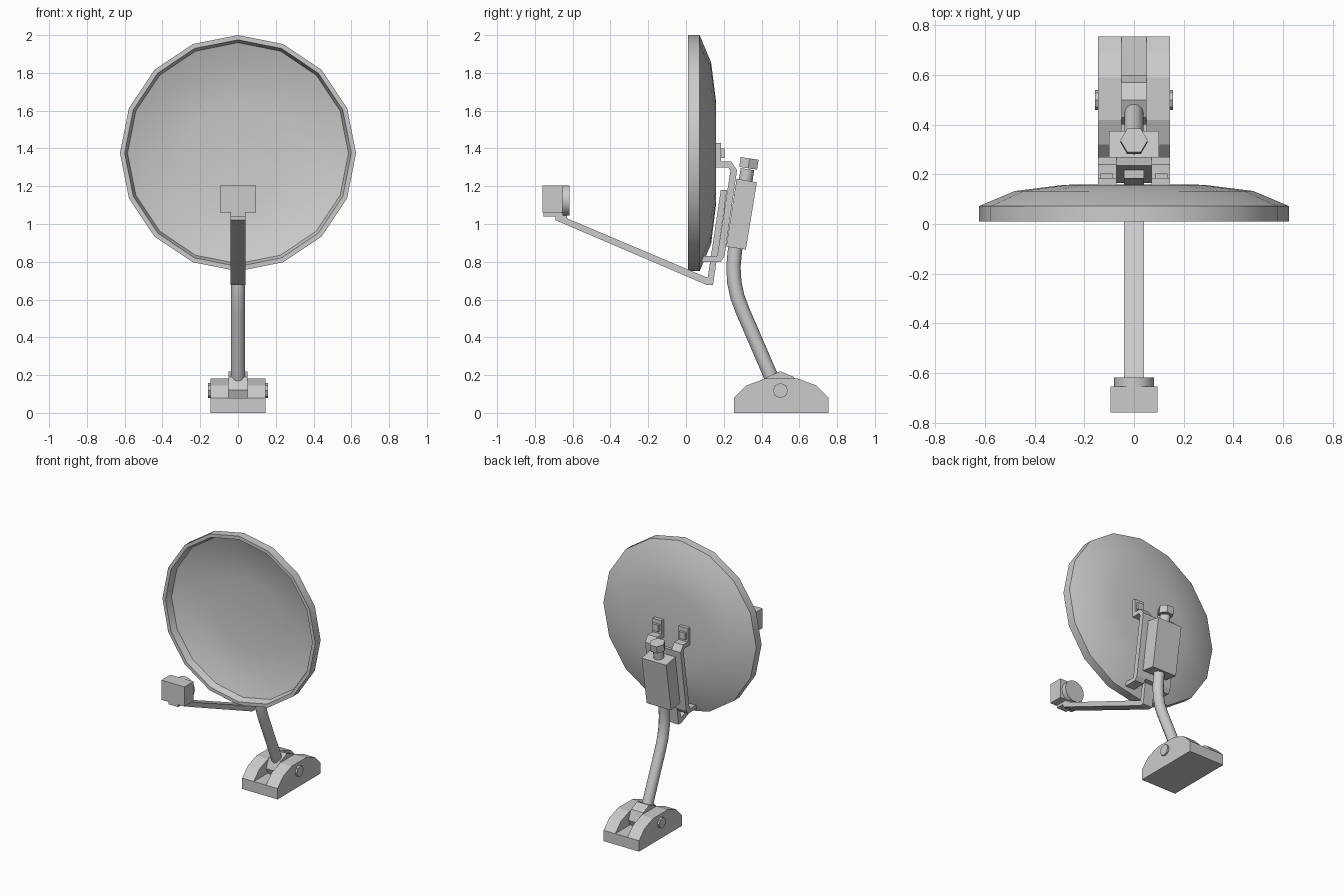
import bpy, bmesh
from math import sin, cos, pi, radians
from mathutils import Vector

if "Cube" in bpy.data.objects:
    bpy.data.objects.remove(bpy.data.objects["Cube"])


def finish(name, bm, smooth=False):
    bmesh.ops.recalc_face_normals(bm, faces=bm.faces)
    me = bpy.data.meshes.new(name)
    bm.to_mesh(me)
    bm.free()
    if smooth:
        me.shade_smooth()
        me.set_sharp_from_angle(angle=radians(35))
    ob = bpy.data.objects.new(name, me)
    bpy.context.collection.objects.link(ob)
    return ob


def prism(name, x0, x1, profile):
    """Extrude a side profile of (y, z) points from x0 to x1."""
    bm = bmesh.new()
    f = bm.faces.new([bm.verts.new((x0, y, z)) for y, z in profile])
    r = bmesh.ops.extrude_face_region(bm, geom=[f])
    bmesh.ops.translate(bm, vec=(x1 - x0, 0, 0),
                        verts=[v for v in r["geom"] if isinstance(v, bmesh.types.BMVert)])
    return finish(name, bm)


def pair(name, x0, x1, profile):
    for side, s in (("right", 1), ("left", -1)):
        prism(f"{name}_{side}", s * x0, s * x1, profile)


def rect(y0, y1, z0, z1):
    return [(y0, z0), (y1, z0), (y1, z1), (y0, z1)]


def ngon(y, z, r, n):
    return [(y + r * cos(2 * pi * i / n), z + r * sin(2 * pi * i / n)) for i in range(n)]


def tube(name, path, sides, smooth=True):
    """Sweep rings along (y, z, radius) points in the middle plane."""
    bm = bmesh.new()
    rings = []
    for i, (y, z, r) in enumerate(path):
        a, b = path[max(i - 1, 0)], path[min(i + 1, len(path) - 1)]
        d = Vector((0, b[0] - a[0], b[1] - a[1])).normalized()
        n = Vector((1, 0, 0)).cross(d)
        rings.append([bm.verts.new(Vector((0, y, z)) + r * (Vector((cos(t), 0, 0)) + n * sin(t)))
                      for t in (2 * pi * k / sides for k in range(sides))])
    for p, q in zip(rings, rings[1:]):
        for k in range(sides):
            j = (k + 1) % sides
            bm.faces.new((p[k], p[j], q[j], q[k]))
    bm.faces.new(rings[0])
    bm.faces.new(rings[-1])
    return finish(name, bm, smooth)


# Dish: 16-sided shell, front hollow then rim then back
tube("dish", [(0.130, 1.375, 0.27), (0.108, 1.375, 0.455), (0.060, 1.375, 0.585),
              (0.0101, 1.375, 0.6), (0.01, 1.375, 0.625), (0.072, 1.375, 0.625),
              (0.133, 1.375, 0.48), (0.158, 1.375, 0.28)], 16).data.name = "dish"
bpy.data.objects.remove(bpy.data.objects["dish"])

# Dish rings must stay upright, so it is lathed about y
bm = bmesh.new()
profile = [(0, 0.132), (0.27, 0.128), (0.455, 0.105), (0.585, 0.06), (0.6, 0.01),
           (0.625, 0.01), (0.625, 0.072), (0.48, 0.133), (0.28, 0.158), (0, 0.16)]
vs = [bm.verts.new((0, y, 1.375 + r)) for r, y in profile]
es = [bm.edges.new(e) for e in zip(vs, vs[1:])]
bmesh.ops.spin(bm, geom=vs + es, cent=(0, 0, 1.375), axis=(0, 1, 0), angle=2 * pi, steps=16)
bmesh.ops.remove_doubles(bm, verts=bm.verts, dist=0.0005)
finish("dish", bm, True)

# Mounting bracket: rails with tabs and feet, joined by a plate
pair("bracket_rail", 0.07, 0.145,
     [(0.15, 1.43), (0.185, 1.43), (0.185, 1.33), (0.24, 1.33), (0.27, 1.285), (0.204, 0.83),
      (0.185, 0.80), (0.085, 0.80), (0.085, 0.83), (0.165, 0.83), (0.235, 1.28),
      (0.225, 1.30), (0.15, 1.30)])
prism("bracket_plate", -0.07, 0.07, [(0.235, 1.28), (0.27, 1.285), (0.204, 0.83), (0.165, 0.83)])
pair("tab_bolt", 0.085, 0.135, rect(0.18, 0.203, 1.35, 1.40))

# Feed arm and receiver head
prism("feed_arm", -0.04, 0.04,
      [(-0.69, 1.045), (-0.69, 1.02), (0.11, 0.677), (0.143, 0.677), (0.217, 1.18),
       (0.184, 1.18), (0.115, 0.715), (-0.63, 1.03), (-0.63, 1.045)])
prism("receiver_neck", -0.04, 0.04, rect(-0.755, -0.65, 1.04, 1.07))
prism("receiver_box", -0.094, 0.094, rect(-0.76, -0.655, 1.06, 1.205))
bm = bmesh.new()
ring = [bm.verts.new((0.08 * cos(2 * pi * k / 16), -0.66, 1.125 + 0.08 * sin(2 * pi * k / 16)))
        for k in range(16)]
r = bmesh.ops.extrude_face_region(bm, geom=[bm.faces.new(ring)])
bmesh.ops.translate(bm, vec=(0, 0.042, 0),
                    verts=[v for v in r["geom"] if isinstance(v, bmesh.types.BMVert)])
finish("receiver_lens", bm, True)

# Mast, clamp block and cap
tube("mast", [(0.49, 0.10, 0.038), (0.30, 0.54, 0.038), (0.272, 0.615, 0.038),
              (0.256, 0.69, 0.038), (0.251, 0.77, 0.038), (0.258, 0.85, 0.038),
              (0.325, 1.29, 0.036)], 12)
prism("clamp_block", -0.1, 0.1, [(0.213, 0.88), (0.317, 0.865), (0.375, 1.22), (0.268, 1.24)])
tube("mast_cap", [(0.329, 1.295, 0.055), (0.337, 1.347, 0.055)], 6, False)

# Foot: floor block, two cheeks, hinge drum and pin heads
prism("foot_block", -0.145, 0.145, rect(0.255, 0.755, 0, 0.08))
pair("foot_cheek", 0.05, 0.145,
     [(0.255, 0.08), (0.755, 0.08), (0.69, 0.145), (0.59, 0.182), (0.42, 0.182), (0.32, 0.145)])
prism("hinge_drum", -0.05, 0.05, ngon(0.5, 0.12, 0.1, 8))
pair("hinge_pin", 0.14, 0.158, ngon(0.5, 0.118, 0.04, 8))
